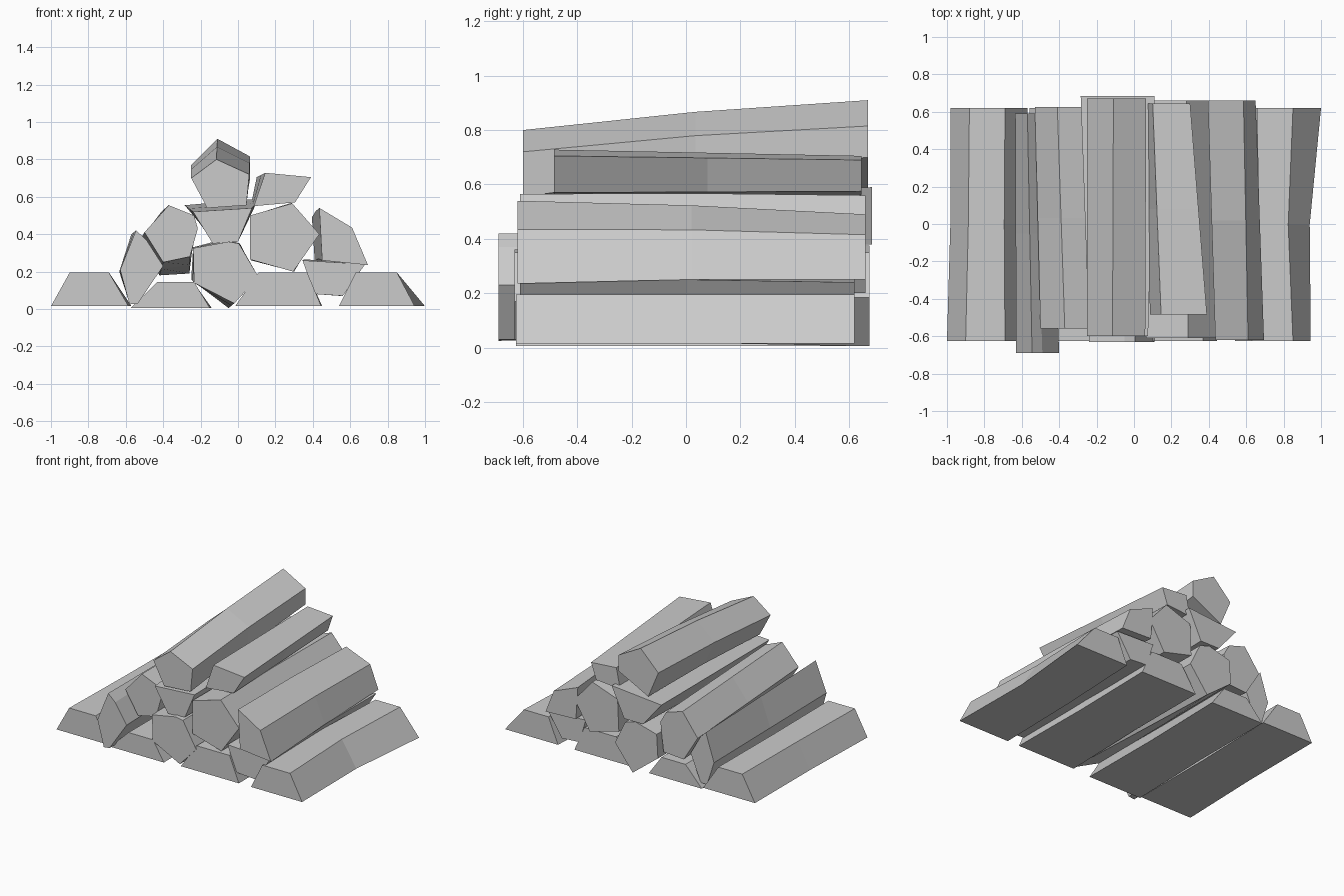
import bpy

def log(name, y0, y1, front, back, mid_shift=(0, 0), squeeze=1.0):
    """Faceted log: end profiles (x, z) at y0 and y1, with a middle ring."""
    n = len(front)
    mid = [((a + c) / 2, (b + d) / 2) for (a, b), (c, d) in zip(front, back)]
    cx = sum(p[0] for p in mid) / n
    mid = [(cx + (x - cx) * squeeze + mid_shift[0], z + mid_shift[1]) for x, z in mid]
    verts = []
    for y, ring in ((y0, front), ((y0 + y1) / 2, mid), (y1, back)):
        verts += [(x, y, z) for x, z in ring]
    # profiles run clockwise seen from the front
    faces = [tuple(reversed(range(n))), tuple(range(2 * n, 3 * n))]
    for r in (0, n):
        for i in range(n):
            j = (i + 1) % n
            faces.append((r + i, r + j, r + n + j, r + n + i))
    me = bpy.data.meshes.new(name)
    me.from_pydata(verts, [], [f[::-1] for f in faces])
    me.update()
    import bmesh
    bm = bmesh.new()
    bm.from_mesh(me)
    bmesh.ops.recalc_face_normals(bm, faces=bm.faces)
    bm.to_mesh(me)
    bm.free()
    bpy.context.collection.objects.link(bpy.data.objects.new(name, me))

# Bottom row: half-buried logs with flat undersides
log("bottom_log_left", -.625, .62,
    [(-1, .015), (-.90, .195), (-.69, .195), (-.585, .015)],
    [(-.98, .015), (-.88, .195), (-.69, .195), (-.57, .015)], squeeze=.96)
log("bottom_log_mid_left", -.625, .62,
    [(-.575, .005), (-.43, .145), (-.235, .145), (-.15, .005)],
    [(-.56, .005), (-.43, .145), (-.24, .145), (-.14, .005)], squeeze=.96)
log("bottom_log_mid_right", -.625, .62,
    [(-.015, .015), (.11, .195), (.37, .195), (.445, .015)],
    [(0, .015), (.12, .195), (.37, .195), (.45, .015)], squeeze=.96)
log("bottom_log_right", -.625, .62,
    [(.54, .015), (.63, .195), (.85, .195), (.945, .015)],
    [(.58, .015), (.655, .195), (.85, .195), (1, .015)], (-.02, 0), .94)

# Second row, wedged into the gaps
log("gap_log_left", -.69, .59,
    [(-.58, .025), (-.63, .21), (-.545, .42), (-.49, .37), (-.40, .23), (-.535, .03)],
    [(-.58, .03), (-.635, .20), (-.57, .40), (-.53, .36), (-.45, .22), (-.53, .03)])
log("gap_log_centre", -.63, .675,
    [(-.235, .14), (-.24, .325), (-.05, .36), (.005, .35), (.11, .17), (-.02, .03)],
    [(-.25, .16), (-.24, .33), (-.07, .375), (.01, .35), (.09, .185), (-.05, .005)])
log("gap_log_right", -.61, .62,
    [(.41, .08), (.345, .26), (.68, .24), (.56, .07)],
    [(.41, .08), (.36, .25), (.66, .24), (.55, .07)], (0, .01))

# Third row
log("middle_log_left", -.56, .625,
    [(-.40, .25), (-.50, .41), (-.37, .555), (-.235, .50), (-.215, .43), (-.257, .28)],
    [(-.42, .18), (-.53, .36), (-.41, .52), (-.28, .48), (-.235, .40), (-.26, .19)])
log("middle_log_right", -.61, .66,
    [(.065, .265), (.065, .50), (.29, .565), (.435, .40), (.295, .20)],
    [(.07, .26), (.08, .49), (.28, .56), (.42, .40), (.30, .20)], (0, .005))
log("side_log_right", -.62, .66,
    [(.45, .26), (.435, .54), (.61, .435), (.695, .235)],
    [(.41, .26), (.395, .49), (.585, .415), (.65, .25)], (0, .008))
log("middle_log_centre", -.60, .685,
    [(-.135, .35), (-.24, .52), (.075, .54), (0, .36)],
    [(-.14, .38), (-.285, .555), (.11, .59), (.01, .38)])

# Top logs
log("top_log_right", -.485, .645,
    [(.085, .55), (.145, .728), (.39, .705), (.305, .57)],
    [(.07, .56), (.10, .705), (.30, .69), (.26, .575)])
log("top_log", -.60, .67,
    [(-.165, .54), (-.25, .70), (-.115, .80), (.06, .72), (.045, .555)],
    [(-.17, .58), (-.25, .77), (-.11, .91), (.065, .815), (.065, .70)], (0, .012))
